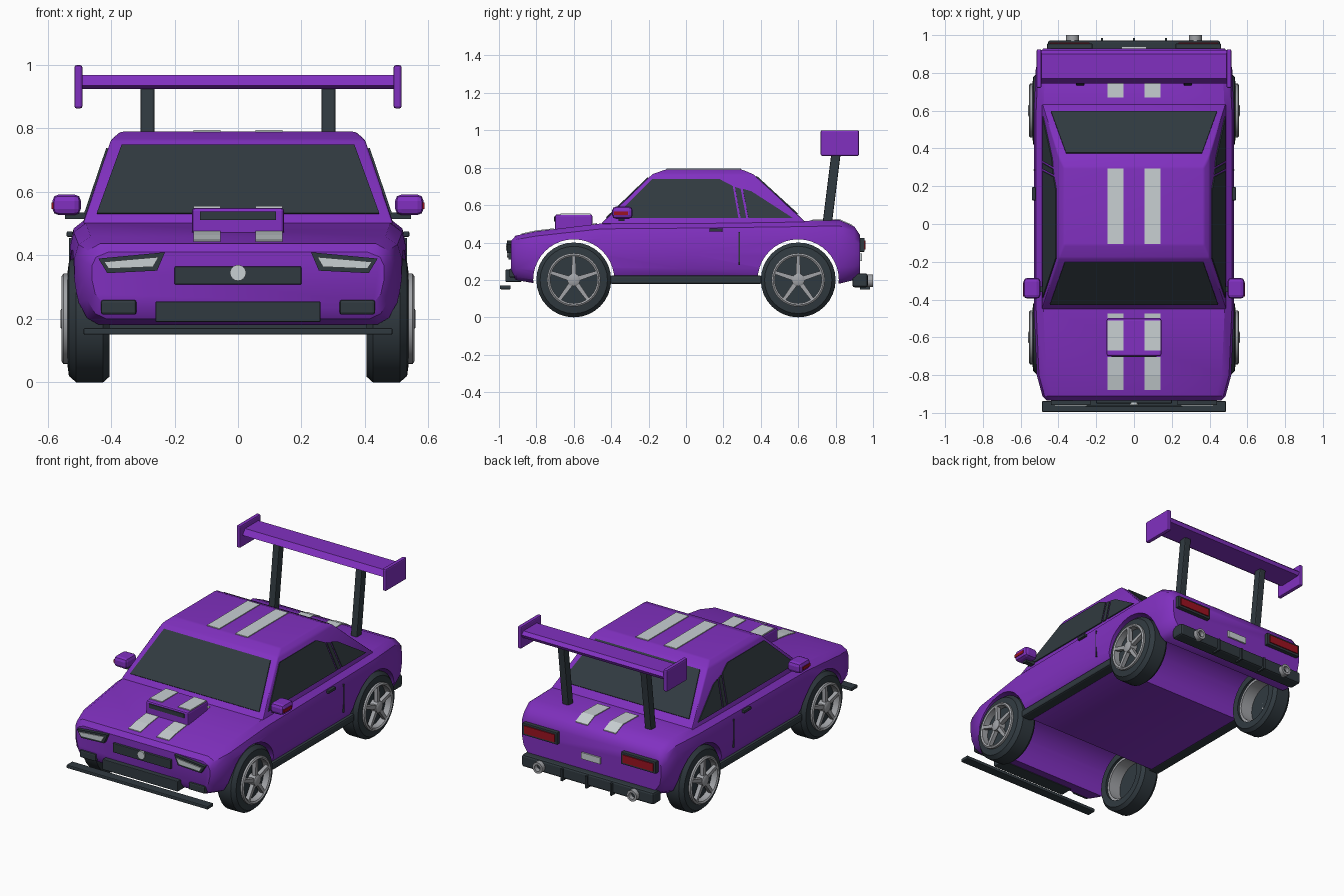
import bpy, bmesh, math
from mathutils import Vector

if "Cube" in bpy.data.objects:
    bpy.data.objects.remove(bpy.data.objects["Cube"], do_unlink=True)


def material(name, rgb):
    m = bpy.data.materials.new(name)
    m.use_nodes = True
    m.diffuse_color = (*rgb, 1)
    m.node_tree.nodes["Principled BSDF"].inputs["Base Color"].default_value = (*rgb, 1)
    return m


PURPLE = material("purple paint", (0.22, 0.03, 0.53))
DARK = material("dark trim", (0.03, 0.042, 0.051))
SILVER = material("light silver", (0.58, 0.63, 0.65))
METAL = material("wheel metal", (0.36, 0.37, 0.39))
RED = material("tail red", (0.33, 0.006, 0.015))
SIDES = (("left", 1), ("right", -1))


def finish(name, bm, mat, bevel=0, smooth=False):
    bmesh.ops.recalc_face_normals(bm, faces=bm.faces)
    if bevel:
        bmesh.ops.bevel(bm, geom=bm.edges[:], offset=bevel, segments=2,
                        profile=0.5, affect='EDGES')
    me = bpy.data.meshes.new(name)
    bm.to_mesh(me)
    bm.free()
    me.materials.append(mat)
    ob = bpy.data.objects.new(name, me)
    bpy.context.collection.objects.link(ob)
    if smooth:
        shade(ob)
    return ob


def shade(ob):
    bpy.ops.object.select_all(action='DESELECT')
    ob.select_set(True)
    bpy.context.view_layer.objects.active = ob
    bpy.ops.object.shade_smooth_by_angle(angle=math.radians(35))


def loft(name, rings, mat, closed=False, **kw):
    """Skin a list of equal rings; cap the ends unless the loft closes on itself."""
    bm = bmesh.new()
    vs = [[bm.verts.new(p) for p in ring] for ring in rings]
    n = len(vs[0])
    for i in range(len(vs) if closed else len(vs) - 1):
        a, b = vs[i], vs[(i + 1) % len(vs)]
        for j in range(n):
            k = (j + 1) % n
            bm.faces.new((a[j], a[k], b[k], b[j]))
    if not closed:
        bm.faces.new(vs[0])
        bm.faces.new(vs[-1])
    return finish(name, bm, mat, **kw)


def prism(name, pts, offset, mat, **kw):
    off = Vector(offset)
    return loft(name, [pts, [Vector(p) + off for p in pts]], mat, **kw)


def box(name, x, y, z, mat, **kw):
    pts = [(x[0], y[0], z[0]), (x[1], y[0], z[0]), (x[1], y[1], z[0]), (x[0], y[1], z[0])]
    return prism(name, pts, (0, 0, z[1] - z[0]), mat, **kw)


def lathe(name, center, profile, mat, axis='x', side=1, closed=True, seg=32):
    rings = []
    for a, r in profile:
        ring = []
        for i in range(seg):
            t = math.tau * i / seg
            u, v = r * math.cos(t), r * math.sin(t)
            p = (a * side, u, v) if axis == 'x' else (u, a, v)
            ring.append(Vector(center) + Vector(p))
        rings.append(ring)
    return loft(name, rings, mat, closed=closed, smooth=True)


# Lower body: stations along the length (y, half width, bottom, top)
STATIONS = [(-.935, .46, .235, .41), (-.91, .485, .20, .437), (-.80, .515, .18, .46),
            (-.45, .53, .18, .502), (0, .53, .18, .506), (.60, .53, .18, .515),
            (.82, .52, .18, .52), (.90, .50, .20, .485), (.93, .48, .225, .44)]
SECTION = [(0, -.07), (.07, -.035), (.25, -.01), (.5, 0), (.76, 0), (.91, -.012), (1, -.05)]
rings = []
for y, w, zb, zt in STATIONS:
    half = [(w + dx, y, zb + f * (zt - zb)) for f, dx in SECTION]
    rings.append(half + [(-x, y, z) for x, y, z in reversed(half)])
body = loft("body", rings, PURPLE)

# Wheel wells cut right across the body
wells = []
for y in (-.6, .6):
    cutter = lathe("well_cutter", (0, y, .2), [(-.7, .217), (.7, .217)], PURPLE,
                   closed=False, seg=40)
    cutter.hide_render = True
    mod = body.modifiers.new("well", 'BOOLEAN')
    mod.operation, mod.solver, mod.object = 'DIFFERENCE', 'EXACT', cutter
    wells.append(cutter)
graph = bpy.context.evaluated_depsgraph_get()
cut = bpy.data.meshes.new_from_object(body.evaluated_get(graph))
body.modifiers.clear()
body.data = cut
for c in wells:
    bpy.data.objects.remove(c, do_unlink=True)
shade(body)


# Cabin: stacked rectangles narrowing to the roof
def rect(w, y0, y1, z):
    return [(-w, y0, z), (w, y0, z), (w, y1, z), (-w, y1, z)]


loft("cabin", [rect(.49, -.455, .65, .5), rect(.40, -.18, .36, .765),
               rect(.37, -.11, .30, .79)], PURPLE, bevel=.008, smooth=True)


def slope(z, low, high):
    return low + (high - low) * (z - .5) / .265


def glass(name, pts, low, high, normal):
    """Thin plate lying on a sloping cabin wall; normal picks the wall."""
    n = Vector(normal).normalized()
    out = []
    for a, z in pts:
        s = slope(z, low, high)
        p = Vector((s, a, z)) if n.x else Vector((a, s, z))
        out.append(p - n * .002)
    prism(name, out, n * .008, DARK)


glass("windshield", [(-.445, .53), (.445, .53), (.367, .745), (-.367, .745)],
      -.455, -.18, (0, -.265, .275))
glass("rear_window", [(-.44, .55), (.44, .55), (.36, .752), (-.36, .752)],
      .65, .36, (0, .265, .29))
PANES = {"door_window": [(-.39, .53), (-.18, .737), (.18, .737), (.25, .70), (.28, .53)],
         "window_pillar": [(.262, .695), (.292, .685), (.322, .53), (.292, .53)],
         "quarter_window": [(.304, .685), (.35, .672), (.57, .53), (.334, .53)]}
for side, s in SIDES:
    for pane, pts in PANES.items():
        glass(f"{side}_{pane}", pts, .49 * s, .40 * s, (.265 * s, 0, .09))

# Hood scoop
box("hood_scoop", (-.145, .145), (-.70, -.50), (.46, .55), PURPLE, bevel=.01)
box("scoop_opening", (-.12, .12), (-.705, -.69), (.512, .538), DARK)


# Twin stripes following the top surfaces
def top_z(y):
    for a, b in zip(STATIONS, STATIONS[1:]):
        if a[0] <= y <= b[0]:
            return a[3] + (b[3] - a[3]) * (y - a[0]) / (b[0] - a[0])


def stripe(name, s, path):
    strip = [(.055 * s, y, z + .005) for y, z in path]
    strip += [(.055 * s, y, z - .003) for y, z in reversed(path)]
    prism(name, strip, (.085 * s, 0, 0), SILVER)


for side, s in SIDES:
    stripe(f"{side}_hood_stripe", s, [(y, top_z(y)) for y in (-.88, -.80, -.705)])
    stripe(f"{side}_cowl_stripe", s, [(y, top_z(y)) for y in (-.498, -.475)])
    stripe(f"{side}_scoop_stripe", s, [(-.67, .55), (-.51, .55)])
    stripe(f"{side}_roof_stripe", s, [(-.105, .79), (.295, .79)])
    stripe(f"{side}_trunk_stripe", s, [(y, top_z(y)) for y in (.67, .82, .89)])


# Front and rear fittings
def face_plate(name, pts, y0, y1, mat):
    prism(name, [(x, y0, z) for x, z in pts], (0, y1 - y0, 0), mat)


box("upper_grille", (-.2, .2), (-.95, -.92), (.308, .365), DARK, bevel=.004)
box("lower_intake", (-.26, .26), (-.965, -.88), (.19, .255), DARK, bevel=.004)
box("front_splitter", (-.487, .487), (-.995, -.937), (.15, .171), DARK, bevel=.005)
lathe("nose_disc", (0, 0, .345), [(-.957, .025), (-.945, .025)], SILVER, 'y', closed=False)
box("rear_bumper", (-.455, .455), (.89, .972), (.16, .235), DARK, bevel=.012)
box("rear_plate", (-.065, .065), (.92, .94), (.30, .34), SILVER)
for x in (-.17, 0, .17):
    box("diffuser_fin", (x - .006, x + .006), (.93, .985), (.15, .225), DARK)
for side, s in SIDES:
    face_plate(f"{side}_headlight_frame",
               [(.44 * s, .39), (.23 * s, .41), (.255 * s, .352), (.412 * s, .344)],
               -.90, -.957, DARK)
    face_plate(f"{side}_headlight",
               [(.422 * s, .38), (.25 * s, .395), (.268 * s, .364), (.408 * s, .358)],
               -.95, -.963, SILVER)
    box(f"{side}_fog_light", (.32 * s, .432 * s), (-.945, -.88), (.213, .26), DARK, bevel=.008)
    box(f"{side}_taillight_frame", (.22 * s, .46 * s), (.90, .955), (.35, .425), DARK, bevel=.004)
    box(f"{side}_taillight", (.235 * s, .445 * s), (.95, .961), (.364, .412), RED)
    lathe(f"{side}_exhaust", (.325 * s, 0, .195),
          [(.94, .02), (.94, .034), (1, .034), (1, .02)], METAL, 'y', seg=20)

# Side trim, mirrors and wing
for side, s in SIDES:
    box(f"{side}_skirt", (.45 * s, .522 * s), (-.405, .405), (.178, .224), DARK, bevel=.01)
    box(f"{side}_door_handle", (.52 * s, .54 * s), (.125, .195), (.458, .476), DARK, bevel=.004)
    box(f"{side}_door_seam", (.515 * s, .532 * s), (.282, .288), (.28, .455), DARK)
    box(f"{side}_mirror_stalk", (.45 * s, .545 * s), (-.36, -.33), (.515, .535), DARK)
    box(f"{side}_mirror", (.495 * s, .585 * s), (-.395, -.285), (.527, .592), PURPLE, bevel=.02)
    box(f"{side}_mirror_signal", (.58 * s, .588 * s), (-.385, -.31), (.547, .566), RED)
    prism(f"{side}_wing_strut",
          [(.263 * s, .73, .50), (.263 * s, .78, .50), (.263 * s, .835, .94), (.263 * s, .785, .94)],
          (.044 * s, 0, 0), DARK, bevel=.006)
    box(f"{side}_wing_endplate", (.49 * s, .516 * s), (.72, .925), (.863, 1), PURPLE, bevel=.008)
prism("wing_blade", [(-.495, .745, .935), (-.495, .765, .925), (-.495, .91, .93),
                     (-.495, .92, .95), (-.495, .90, .968), (-.495, .77, .968)],
      (.99, 0, 0), PURPLE)

# Wheels
TIRE = [(.405, .14), (.405, .182), (.425, .2), (.51, .2), (.533, .18), (.538, .142)]
RIM = [(.42, .125), (.42, .143), (.55, .143), (.556, .134), (.55, .125)]
for side, s in SIDES:
    for end, y in (("front", -.6), ("rear", .6)):
        name, c = f"{side}_{end}", (0, y, .2)
        lathe(name + "_tire", c, TIRE, DARK, side=s)
        lathe(name + "_rim", c, RIM, METAL, side=s)
        lathe(name + "_brake_disc", c, [(.50, .128), (.51, .128)], DARK, side=s, closed=False)
        lathe(name + "_hub", c, [(.50, .034), (.555, .034), (.56, .026)], METAL, side=s, closed=False)
        for i in range(5):
            t = math.tau * i / 5
            spoke = []
            for u, r in ((-.013, .02), (.013, .02), (.009, .13), (-.009, .13)):
                spoke.append((.525 * s, y + u * math.cos(t) + r * math.sin(t),
                              .2 - u * math.sin(t) + r * math.cos(t)))
            prism(name + "_spoke", spoke, (.025 * s, 0, 0), METAL)
